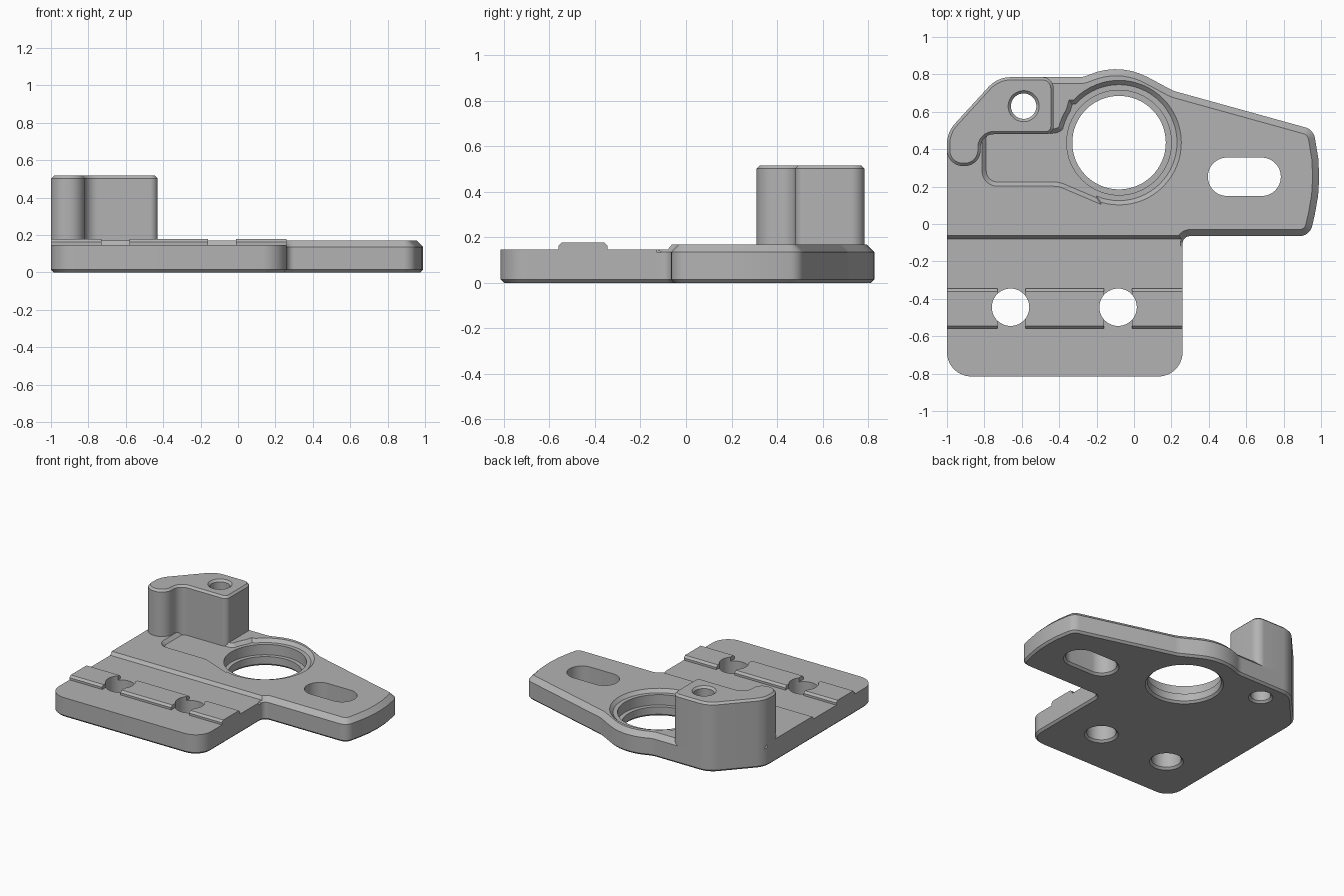
import bpy, bmesh, math
from mathutils import Vector

if "Cube" in bpy.data.objects:
    bpy.data.objects.remove(bpy.data.objects["Cube"], do_unlink=True)

GREY = (0.45, 0.45, 0.45, 1)
metal = bpy.data.materials.new("plain grey")
metal.use_nodes = True
metal.diffuse_color = GREY
metal.node_tree.nodes["Principled BSDF"].inputs["Base Color"].default_value = GREY


def fillet(corners):
    """Round each (x, y, radius) corner of a counter-clockwise outline."""
    out = []
    for i, (x, y, r) in enumerate(corners):
        p = Vector((x, y))
        a = Vector(corners[i - 1][:2]) - p
        b = Vector(corners[(i + 1) % len(corners)][:2]) - p
        a.normalize()
        b.normalize()
        if r == 0:
            out.append(p)
            continue
        half = a.angle(b) / 2
        centre = p + (a + b).normalized() * r / math.sin(half)
        reach = r / math.tan(half)
        start, end = p + a * reach - centre, p + b * reach - centre
        turn = math.atan2(start.x * end.y - start.y * end.x, start.dot(end))
        steps = max(4, round(abs(turn) * 8))
        for k in range(steps + 1):
            t = turn * k / steps
            c, s = math.cos(t), math.sin(t)
            out.append(centre + Vector((start.x * c - start.y * s, start.x * s + start.y * c)))
    return out


def circle(x, y, r, n=64):
    return [Vector((x + r * math.cos(k * math.tau / n), y + r * math.sin(k * math.tau / n)))
            for k in range(n)]


def inset(points, d):
    """Move an outline inwards by d with mitred corners."""
    out = []
    for i, p in enumerate(points):
        e1 = (p - points[i - 1]).normalized()
        e2 = (points[(i + 1) % len(points)] - p).normalized()
        n1, n2 = Vector((-e1.y, e1.x)), Vector((-e2.y, e2.x))
        out.append(p + (n1 + n2) * d / (1 + n1.dot(n2)))
    return out


def solid(name, rings):
    """Closed solid through matching rings of points."""
    bm = bmesh.new()
    loops = [[bm.verts.new(p) for p in ring] for ring in rings]
    n = len(loops[0])
    for lo, hi in zip(loops, loops[1:]):
        for i in range(n):
            j = (i + 1) % n
            bm.faces.new((lo[i], lo[j], hi[j], hi[i]))
    bm.faces.new(loops[0][::-1])
    bm.faces.new(loops[-1])
    bmesh.ops.recalc_face_normals(bm, faces=bm.faces)
    mesh = bpy.data.meshes.new(name)
    bm.to_mesh(mesh)
    bm.free()
    mesh.materials.append(metal)
    obj = bpy.data.objects.new(name, mesh)
    bpy.context.collection.objects.link(obj)
    return obj


def loft(name, outline, levels, keep=None):
    """Stack (z, inset) levels of an outline; points passing keep are not inset at the top."""
    rings = []
    for k, (z, d) in enumerate(levels):
        moved = inset(outline, d) if d else outline
        top = keep and k == len(levels) - 1
        rings.append([(*(p if top and keep(p) else q), z) for p, q in zip(outline, moved)])
    return solid(name, rings)


def prism_x(name, profile, x0, x1):
    return solid(name, [[(x, y, z) for y, z in profile] for x in (x0, x1)])


def cut(obj, cutters):
    for c in cutters:
        c.hide_render = True
        mod = obj.modifiers.new("cut", 'BOOLEAN')
        mod.operation = 'DIFFERENCE'
        mod.solver = 'EXACT'
        mod.object = c
        bpy.context.view_layer.objects.active = obj
        bpy.ops.object.modifier_apply(modifier=mod.name)


TOP, LOW, EDGE = 0.17, 0.147, 0.015

# Base plate with side arm
plate_outline = fillet([
    (-1, -0.815, 0.13), (0.26, -0.815, 0.13), (0.26, -0.13, 0), (0.26, -0.065, 0.04),
    (0.94, -0.065, 0.07), (1.013, 0.25, 0.9), (0.957, 0.505, 0.07), (0.21, 0.712, 0.2),
    (-0.08, 0.867, 0.36), (-0.27, 0.785, 0.13), (-0.73, 0.785, 0.16), (-1, 0.49, 0.16)])
plate = loft("base_plate", plate_outline,
             [(0, EDGE), (EDGE, 0), (TOP - 0.035, 0), (TOP, 0.035)],
             keep=lambda p: p.x < -0.99 or p.y < -0.12)

# Clamp post
post_outline = fillet([
    (-1, 0.31, 0.085), (-0.82, 0.31, 0.085), (-0.82, 0.48, 0.07), (-0.43, 0.48, 0.04),
    (-0.43, 0.785, 0.06), (-0.73, 0.785, 0.16), (-1, 0.49, 0.16)])
post = loft("post", post_outline, [(0.1, 0), (0.517 - EDGE, 0), (0.517, EDGE)])

# Locating rib in three lengths
rib_profile = [(-0.56, 0.12), (-0.56, 0.163), (-0.545, 0.178),
               (-0.36, 0.178), (-0.345, 0.163), (-0.345, 0.12)]
ribs = [prism_x("rib_" + side, rib_profile, a, b) for side, a, b in
        (("right", -1, -0.73), ("middle", -0.58, -0.16), ("left", -0.01, 0.26))]

# Cutters: front step, pocket, bearing bore, slot and holes
step = prism_x("step_cutter", [(-1, LOW), (-0.08, LOW), (-0.06, TOP + 0.001),
                               (-0.06, 0.3), (-1, 0.3)], -1.2, 0.4)
sink = [(LOW, 0), (LOW + 0.053, -0.053)]
pocket = loft("pocket_cutter", fillet([
    (-0.79, 0.225, 0.06), (-0.4, 0.225, 0.15), (-0.2, 0.14, 0), (-0.2, 0.65, 0),
    (-0.33, 0.64, 0), (-0.375, 0.485, 0.08), (-0.79, 0.485, 0.02)]), sink)
ring = loft("ring_cutter", circle(-0.08, 0.435, 0.31), sink)
counterbore = loft("counterbore_cutter", circle(-0.08, 0.435, 0.28), [(0.07, 0), (0.3, 0)])
through = [(-0.01, -EDGE - 0.01), (EDGE, 0), (0.3, 0)]
bore = loft("bore_cutter", circle(-0.08, 0.435, 0.25), through)
slot = loft("slot_cutter", fillet([(0.395, 0.15, 0.102), (0.785, 0.15, 0.102),
                                   (0.785, 0.355, 0.102), (0.395, 0.355, 0.102)]), through)
bolts = [loft("bolt_cutter", circle(x, -0.445, 0.1), through) for x in (-0.66, -0.085)]
pin = loft("pin_cutter", circle(-0.59, 0.63, 0.068),
           [(-0.01, -EDGE - 0.01), (EDGE, 0), (0.517 - EDGE, 0), (0.527, -0.025)])

cut(plate, [step, pocket, ring, counterbore, bore, slot, pin] + bolts)
cut(post, [pin])
for rib in ribs:
    cut(rib, bolts)
for c in [step, pocket, ring, counterbore, bore, slot, pin] + bolts:
    bpy.data.objects.remove(c, do_unlink=True)

# Smooth curved walls, keep machined edges sharp
bpy.ops.object.select_all(action='DESELECT')
for obj in [plate, post] + ribs:
    obj.select_set(True)
bpy.context.view_layer.objects.active = plate
bpy.ops.object.shade_smooth_by_angle(angle=math.radians(25))
